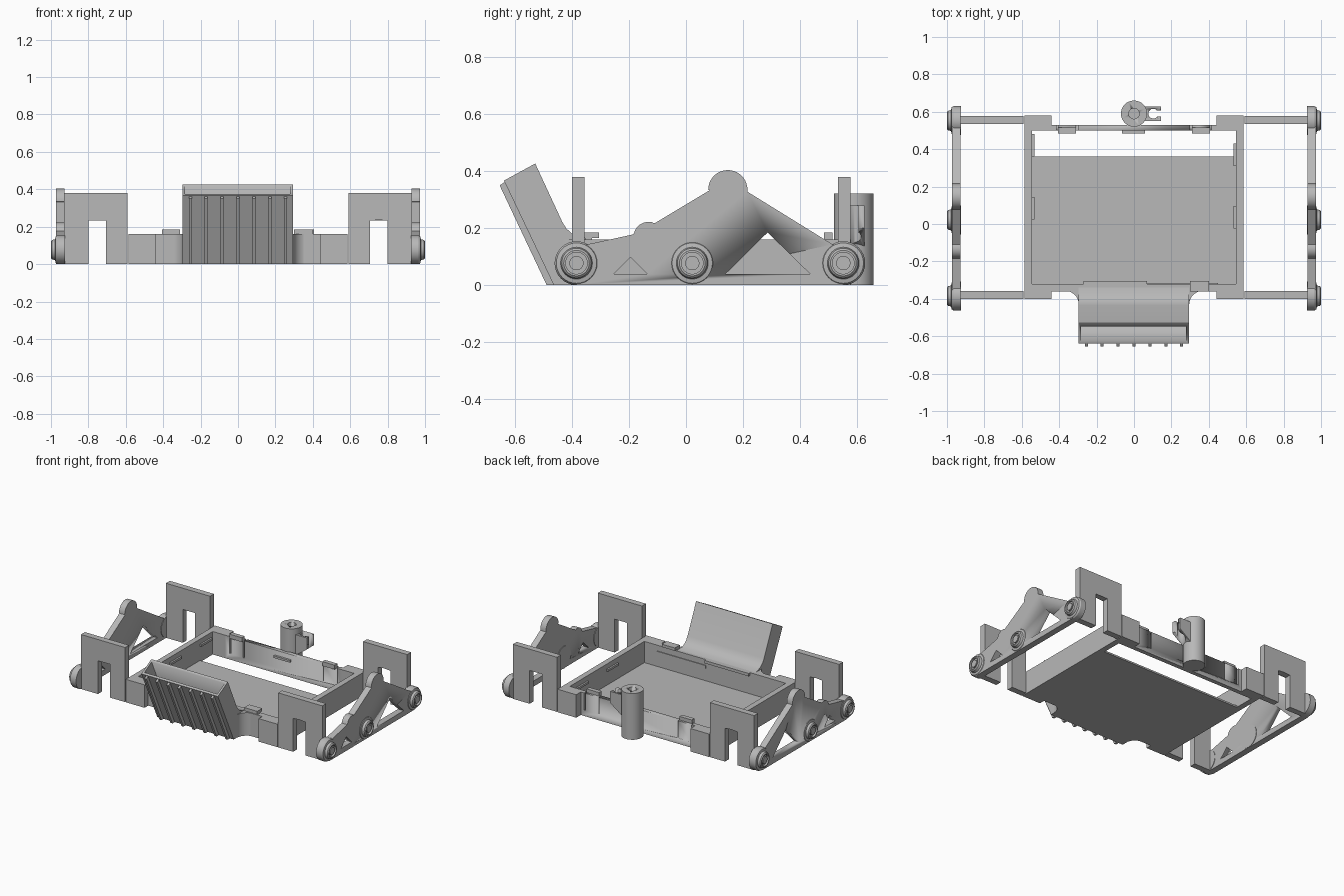
import bpy, bmesh
from math import sin, cos, pi, radians
from mathutils import Vector

if "Cube" in bpy.data.objects:
    bpy.data.objects.remove(bpy.data.objects["Cube"])

grey = bpy.data.materials.new("plain grey")
grey.diffuse_color = (0.48, 0.48, 0.48, 1)
grey.use_nodes = True
grey.node_tree.nodes["Principled BSDF"].inputs["Base Color"].default_value = (0.48, 0.48, 0.48, 1)

AXES = {"x": lambda a, b, h: (h, a, b), "y": lambda a, b, h: (a, h, b), "z": lambda a, b, h: (a, b, h)}


def finish(name, bm):
    bmesh.ops.recalc_face_normals(bm, faces=bm.faces)
    mesh = bpy.data.meshes.new(name)
    bm.to_mesh(mesh)
    bm.free()
    obj = bpy.data.objects.new(name, mesh)
    bpy.context.collection.objects.link(obj)
    mesh.materials.append(grey)
    bpy.ops.object.select_all(action="DESELECT")
    obj.select_set(True)
    bpy.context.view_layer.objects.active = obj
    bpy.ops.object.shade_smooth_by_angle(angle=radians(25))
    return obj


def prism(name, outline, axis, lo, hi):
    """Extrude an outline along an axis."""
    bm = bmesh.new()
    face = bm.faces.new([bm.verts.new(AXES[axis](a, b, lo)) for a, b in outline])
    new = bmesh.ops.extrude_face_region(bm, geom=[face])["geom"]
    shift = Vector(AXES[axis](0, 0, hi - lo))
    bmesh.ops.translate(bm, vec=shift, verts=[v for v in new if isinstance(v, bmesh.types.BMVert)])
    return finish(name, bm)


def box(name, x0, x1, y0, y1, z0, z1):
    return prism(name, [(x0, y0), (x1, y0), (x1, y1), (x0, y1)], "z", z0, z1)


def arc(cx, cy, r, start, end, n=16):
    angles = [radians(start + (end - start) * i / n) for i in range(n + 1)]
    return [(cx + r * cos(t), cy + r * sin(t)) for t in angles]


def circle(cx, cy, r, n=32):
    return arc(cx, cy, r, 0, 360, n)[:-1]


def cut(obj, *cutters):
    """Subtract the cutters for good and remove them."""
    for c in cutters:
        mod = obj.modifiers.new("cut", "BOOLEAN")
        mod.operation, mod.solver, mod.object = "DIFFERENCE", "EXACT", c
        bpy.context.view_layer.objects.active = obj
        bpy.ops.object.modifier_apply(modifier=mod.name)
        bpy.data.objects.remove(c)


def lathe_x(name, profile, side, y, z, n=32):
    bm = bmesh.new()
    rings = [[bm.verts.new((side * x, y + r * cos(2 * pi * i / n), z + r * sin(2 * pi * i / n)))
              for i in range(n)] for r, x in profile]
    for a, b in zip(rings, rings[1:]):
        for i in range(n):
            bm.faces.new((a[i], a[(i + 1) % n], b[(i + 1) % n], b[i]))
    bm.faces.new(rings[0])
    bm.faces.new(rings[-1])
    return finish(name, bm)


WALL = 0.16

# Tray floor and walls
box("tray_floor", -0.57, 0.57, -0.36, 0.36, 0, 0.012)
back_wall = box("back_wall", -0.45, 0.45, 0.50, 0.53, 0, WALL)
for x in (-0.41, -0.305, 0.305, 0.41):
    cut(back_wall, box("slit", x - 0.005, x + 0.005, 0.45, 0.6, 0.04, 0.3))
box("front_wall", -0.45, 0.45, -0.36, -0.32, 0, WALL)

HUB = [(0.077, 0.925), (0.077, 0.965), (0.071, 0.975), (0.056, 0.978), (0.052, 0.994), (0.045, 1.0),
       (0.038, 1.0), (0.038, 0.985), (0.025, 0.985), (0.025, 0.997), (0.002, 0.997)]

for side, label in ((1, "left"), (-1, "right")):
    def span(a, b):
        return sorted((side * a, side * b))

    box(label + "_wall", *span(0.545, 0.585), -0.40, 0.58, 0, WALL)
    box(label + "_front_corner", *span(0.44, 0.58), -0.40, -0.32, 0, WALL)
    box(label + "_back_corner", *span(0.44, 0.58), 0.50, 0.58, 0, WALL)

    # Keyhole brackets joining the tray to the side trusses
    key = [(0.93, 0), (0.93, 0.38), (0.59, 0.38), (0.59, 0), (0.705, 0)]
    key += arc(0.752, 0.277, 0.064, -45, 225, 24) + [(0.80, 0)]
    key[5:6] = [(0.705, 0.232)]
    key[-2:-1] = [(0.80, 0.232)]
    for end, y in (("front", -0.40), ("back", 0.535)):
        prism(f"{label}_{end}_bracket", [(side * a, b) for a, b in key], "y", y, y + 0.043)

    # Side truss with round peaks and triangular windows
    outline = [(-0.385, 0), (-0.385, 0.15), (-0.36, 0.14), (-0.185, 0.178)]
    outline += arc(-0.132, 0.17, 0.052, 160, 65, 8)
    outline += [(0.083, 0.333)] + arc(0.147, 0.335, 0.069, 180, 0, 20)
    outline += [(0.216, 0.328), (0.515, 0.143), (0.553, 0.143), (0.553, 0)]
    truss = prism(label + "_truss", outline, "x", *span(0.928, 0.972))
    for tri in ([(-0.255, 0.038), (-0.135, 0.038), (-0.195, 0.098)],
                [(0.138, 0.038), (0.437, 0.038), (0.287, 0.185)]):
        cut(truss, prism("window", tri, "x", *span(0.85, 1.1)))
    for place, y in (("front", -0.385), ("middle", 0.022), ("back", 0.553)):
        lathe_x(f"{label}_{place}_hub", HUB, side, y, 0.077)

    # Small clips on the walls
    box(label + "_back_clip", *span(0.31, 0.405), 0.485, 0.515, 0.155, 0.185)
    for i, y in enumerate((0.42, 0.085)):
        y -= 0.05 if side > 0 else 0
        box(f"{label}_wall_clip_{i}", *span(0.533, 0.55), y - 0.06, y + 0.06, 0.11, 0.125)

    # Rounded fillet between front wall and chute
    fillet = [(0.28, -0.34)] + [(0.375, -0.34)] + arc(0.37, -0.432, 0.075, 90, 180, 10) + [(0.28, -0.432)]
    prism(label + "_chute_fillet", [(side * a, b) for a, b in fillet], "z", 0, WALL)

box("back_middle_clip", -0.065, 0.06, 0.485, 0.505, 0.11, 0.125)
box("front_clip", 0.30, 0.40, -0.36, -0.305, 0.165, 0.185)
box("front_clip_stem", 0.30, 0.40, -0.355, -0.33, 0.15, 0.17)
box("front_ledge_right", -0.27, 0.07, -0.33, -0.305, 0.14, WALL)
box("front_ledge_left", 0.07, 0.45, -0.33, -0.315, 0.10, 0.12)

# Leaning front chute with a curved back and an open pocket
chute = prism("front_chute", [(-0.34, 0), (-0.465, 0), (-0.64, 0.367), (-0.53, 0.427), (-0.435, 0.222),
                              (-0.42, 0.198), (-0.40, 0.18), (-0.375, 0.167), (-0.34, WALL)], "x", -0.297, 0.293)
cut(chute, prism("pocket", [(-0.645, 0.417), (-0.565, 0.457), (-0.42, 0.145), (-0.50, 0.105)], "x", -0.283, 0.279))
for i in range(7):
    x = (i - 3) * 0.085
    prism(f"chute_rib_{i}", [(-0.46, 0), (-0.49, 0), (-0.655, 0.35), (-0.637, 0.362)], "x", x - 0.008, x + 0.008)

# Hollow rear post with a notched arm
post = prism("rear_post", circle(0, 0.59, 0.07), "z", 0, 0.322)
cut(post, prism("bore", circle(0, 0.59, 0.028), "z", 0.1, 0.4))
arm = prism("post_arm", [(0.05, 0.13), (0.145, 0.20), (0.145, 0.28), (0.05, 0.28)], "y", 0.55, 0.627)
cut(arm, prism("arm_hole", circle(0.103, 0.59, 0.026), "z", 0, 0.4),
    box("arm_notch", 0.11, 0.2, 0.574, 0.606, 0, 0.4))
